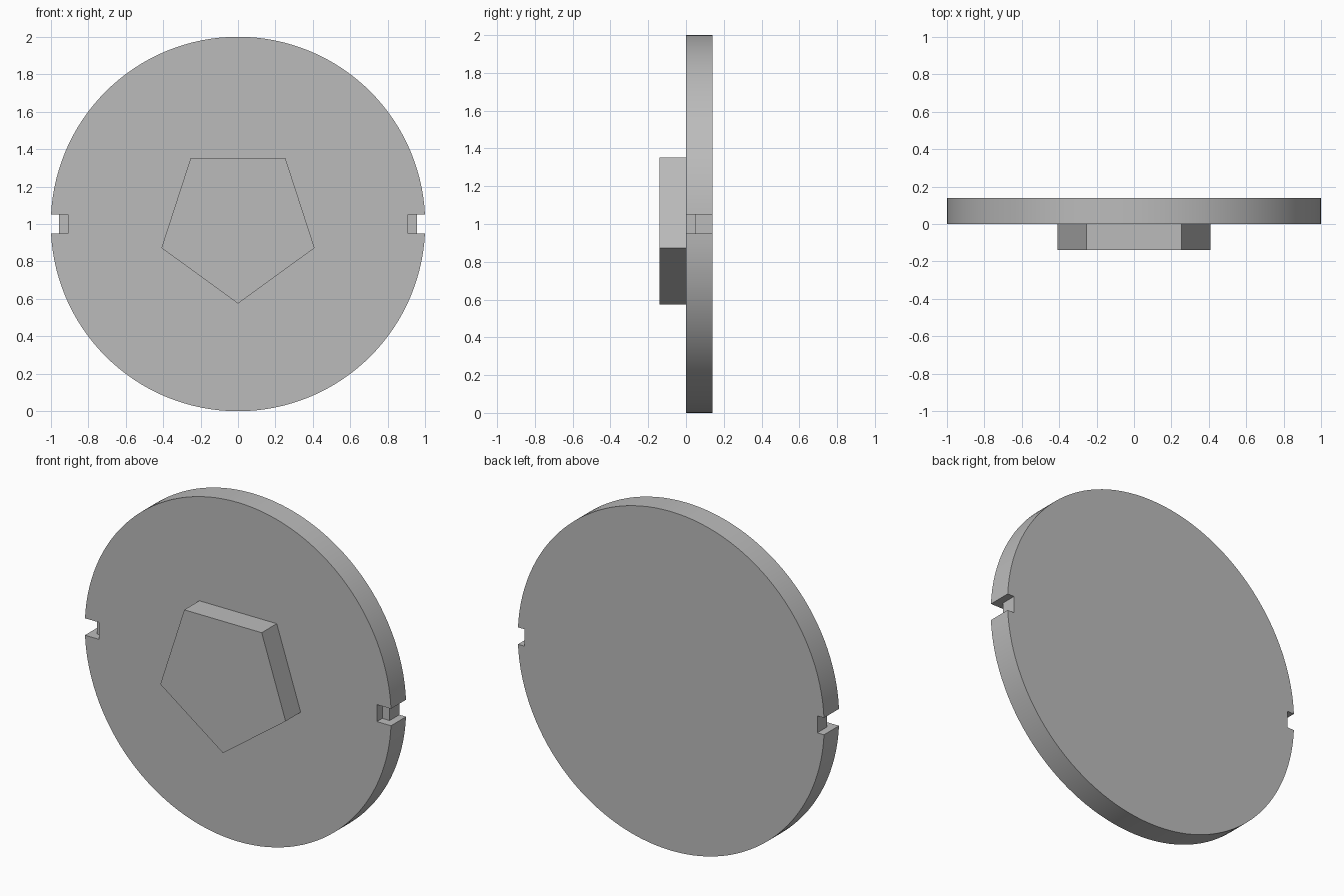
import bpy
import math

if "Cube" in bpy.data.objects:
    bpy.data.objects.remove(bpy.data.objects["Cube"])

THICK = 0.14

grey = bpy.data.materials.new("mid grey")
grey.use_nodes = True
colour = (0.5, 0.5, 0.5, 1)
grey.diffuse_color = colour
grey.node_tree.nodes["Principled BSDF"].inputs["Base Color"].default_value = colour


def prism(name, sides, radius, y0, y1, z, spin=0.0):
    """Regular prism with its axis along y, first corner at angle spin."""
    ring = [(radius * math.cos(spin + math.tau * i / sides),
             z + radius * math.sin(spin + math.tau * i / sides)) for i in range(sides)]
    verts = [(x, y, h) for y in (y0, y1) for x, h in ring]
    faces = [tuple(range(sides)), tuple(reversed(range(sides, 2 * sides)))]
    for i in range(sides):
        j = (i + 1) % sides
        faces.append((i, i + sides, j + sides, j))
    mesh = bpy.data.meshes.new(name)
    mesh.from_pydata(verts, [], faces)
    mesh.materials.append(grey)
    obj = bpy.data.objects.new(name, mesh)
    bpy.context.collection.objects.link(obj)
    return obj


def cut_box(target, x0, x1, y0, y1, z0, z1):
    """Cut a box-shaped pocket out of the target."""
    bpy.ops.mesh.primitive_cube_add(
        size=1, location=((x0 + x1) / 2, (y0 + y1) / 2, (z0 + z1) / 2))
    cutter = bpy.context.object
    cutter.name = "notch_cutter"
    cutter.hide_render = True
    cutter.scale = (abs(x1 - x0), y1 - y0, z1 - z0)
    cutter.data.materials.append(grey)
    mod = target.modifiers.new("notch", "BOOLEAN")
    mod.operation = "DIFFERENCE"
    mod.solver = "EXACT"
    mod.object = cutter
    bpy.context.view_layer.objects.active = target
    bpy.ops.object.modifier_apply(modifier=mod.name)
    bpy.data.objects.remove(cutter)


# Round plate
plate = prism("round_plate", 128, 1.0, 0, THICK, 1.0)

# Stepped notches on both sides: full depth, then deeper at the front
for side in (-1, 1):
    cut_box(plate, side * 0.955, side * 1.1, -0.1, 0.3, 0.95, 1.05)
    cut_box(plate, side * 0.907, side * 1.1, -0.1, 0.05, 0.95, 1.05)

bpy.ops.object.select_all(action="DESELECT")
plate.select_set(True)
bpy.context.view_layer.objects.active = plate
bpy.ops.object.shade_smooth_by_angle(angle=math.radians(30))

# Five-sided boss on the front, one corner pointing down
prism("pentagon_boss", 5, 0.43, -THICK, 0, 1.005, -math.pi / 2)
